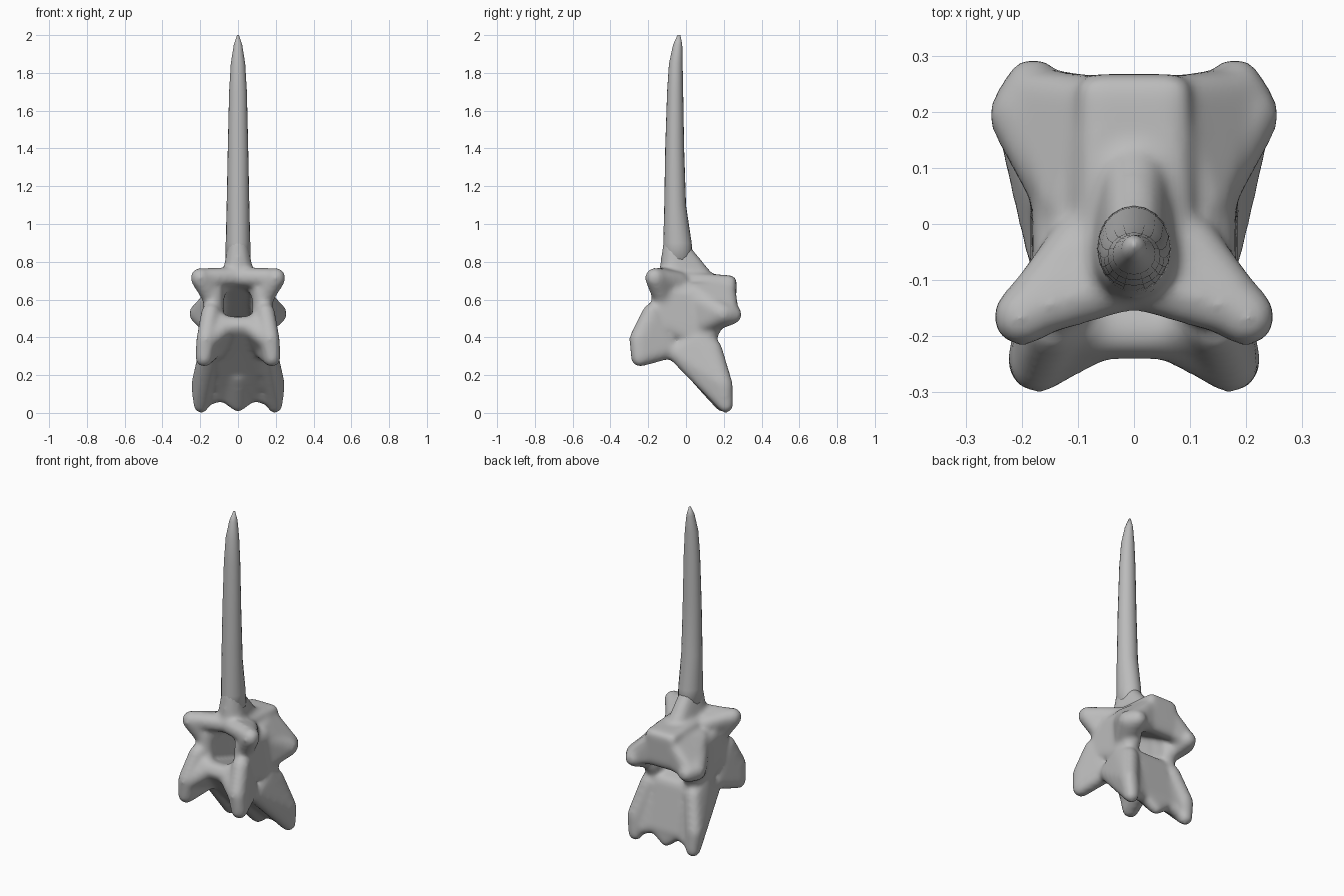
import bpy, bmesh, math
from mathutils import Vector

cube = bpy.data.objects.get("Cube")
if cube:
    bpy.data.objects.remove(cube, do_unlink=True)

bone = bpy.data.materials.new("bone_grey")
bone.use_nodes = True
colour = (0.5, 0.5, 0.5, 1)
bone.diffuse_color = colour
bone.node_tree.nodes["Principled BSDF"].inputs["Base Color"].default_value = colour

# Unit directions used to round every blob
ball = bmesh.new()
bmesh.ops.create_icosphere(ball, subdivisions=2, radius=1)
DIRECTIONS = [v.co.normalized() for v in ball.verts]
ball.free()
SWELL = 0.008  # makes up for shrinkage in the smoothing


def add_hull(bm, balls, sides=(1,)):
    """Convex skin around balls (x, y, z, radius), once for each side."""
    for side in sides:
        verts = [bm.verts.new(Vector((x * side, y, z)) + d * (r + SWELL))
                 for x, y, z, r in balls for d in DIRECTIONS]
        bmesh.ops.convex_hull(bm, input=verts)
        loose = [v for v in verts if v.is_valid and not v.link_faces]
        bmesh.ops.delete(bm, geom=loose, context='VERTS')


def make_object(name, bm):
    bmesh.ops.recalc_face_normals(bm, faces=bm.faces)
    for f in bm.faces:
        f.smooth = True
    mesh = bpy.data.meshes.new(name)
    bm.to_mesh(mesh)
    bm.free()
    mesh.materials.append(bone)
    ob = bpy.data.objects.new(name, mesh)
    bpy.context.collection.objects.link(ob)
    return ob


def both(balls):
    """The same balls on the left and the right."""
    return balls + [(-x, y, z, r) for x, y, z, r in balls]


PAIR = (1, -1)
body = bmesh.new()

# Sloping centrum with a keel bump at its lower end
add_hull(body, both([(0.06, -0.19, 0.46, 0.045), (0.09, -0.09, 0.36, 0.04),
                     (0.09, 0.12, 0.36, 0.04), (0.1, 0.18, 0.1, 0.035)]))
add_hull(body, both([(0, 0.19, 0.035, 0.025), (0.08, 0.18, 0.1, 0.03),
                     (0, 0.06, 0.2, 0.04)]))

# Roof over the canal, falling to a thick rear lip
add_hull(body, both([(0.07, -0.08, 0.705, 0.035), (0.07, 0.235, 0.695, 0.025),
                     (0.08, 0.22, 0.54, 0.035)]))

# Flared root of the spine
add_hull(body, [(0, -0.07, 0.9, 0.045), (0, -0.02, 0.86, 0.04),
                (0, -0.06, 0.75, 0.075), (0, 0.1, 0.69, 0.055)])

# Side walls of the arch
add_hull(body, [(0.13, -0.13, 0.48, 0.05), (0.13, -0.13, 0.64, 0.045),
                (0.13, 0.13, 0.6, 0.045), (0.135, 0.1, 0.38, 0.045),
                (0.13, 0.14, 0.46, 0.045)], PAIR)

# Upper front arms, meeting in a lintel
add_hull(body, [(0.2, -0.165, 0.715, 0.047), (0.1, -0.06, 0.69, 0.05),
                (0.13, -0.12, 0.6, 0.045)], PAIR)
add_hull(body, [(0.19, -0.155, 0.715, 0.045), (0, -0.1, 0.72, 0.045),
                (0.1, -0.04, 0.69, 0.05)], PAIR)

# Lower front prongs, webbed to the centrum
add_hull(body, [(0.18, -0.245, 0.29, 0.04), (0.17, -0.25, 0.39, 0.045),
                (0.13, -0.08, 0.34, 0.045), (0.145, -0.18, 0.53, 0.045)], PAIR)
add_hull(body, [(0.165, -0.245, 0.38, 0.045), (0.06, -0.19, 0.46, 0.045),
                (0.13, -0.16, 0.5, 0.045), (0.1, -0.1, 0.36, 0.04)], PAIR)

# Rear side horns, webbed to the roof lip
add_hull(body, [(0.2, 0.195, 0.525, 0.053), (0.18, 0.245, 0.52, 0.045),
                (0.13, 0.06, 0.6, 0.05), (0.13, 0.07, 0.46, 0.05)], PAIR)
add_hull(body, [(0.19, 0.23, 0.525, 0.045), (0.07, 0.22, 0.66, 0.035),
                (0.08, 0.22, 0.54, 0.035), (0.12, 0.04, 0.64, 0.045)], PAIR)

# Rear legs, webbed to the centrum
add_hull(body, [(0.195, 0.21, 0.04, 0.035), (0.2, 0.2, 0.15, 0.042),
                (0.14, 0.06, 0.38, 0.05), (0.14, -0.05, 0.32, 0.045),
                (0.15, 0.14, 0.34, 0.045)], PAIR)
add_hull(body, [(0.19, 0.2, 0.07, 0.035), (0.1, 0.18, 0.1, 0.035),
                (0.13, 0.05, 0.28, 0.04), (0.14, 0.14, 0.3, 0.04)], PAIR)

vertebra = make_object("vertebra_body", body)
remesh = vertebra.modifiers.new("fuse", 'REMESH')
remesh.mode = 'VOXEL'
remesh.voxel_size = 0.012
remesh.use_smooth_shade = True
smooth = vertebra.modifiers.new("soften", 'SMOOTH')
smooth.factor = 0.5
smooth.iterations = 14

# Tall spine: oval rings of height, front y, back y and half width
RINGS = [(0.75, -0.125, 0.04, 0.066), (0.9, -0.12, 0.03, 0.065),
         (1.1, -0.115, 0.0, 0.06), (1.4, -0.11, -0.01, 0.054),
         (1.7, -0.1, -0.015, 0.047), (1.85, -0.09, -0.018, 0.038),
         (1.95, -0.068, -0.02, 0.022), (2.0, -0.045, -0.03, 0.005)]
SIDES = 20
spine = bmesh.new()
loops = []
for z, front, back, half in RINGS:
    loops.append([spine.verts.new((half * math.cos(a),
                                   (front + back) / 2 + (back - front) / 2 * math.sin(a), z))
                  for a in (2 * math.pi * i / SIDES for i in range(SIDES))])
for low, high in zip(loops, loops[1:]):
    for i in range(SIDES):
        j = (i + 1) % SIDES
        spine.faces.new((low[i], low[j], high[j], high[i]))
spine.faces.new(loops[0][::-1])
spine.faces.new(loops[-1])
make_object("tall_spine", spine)
